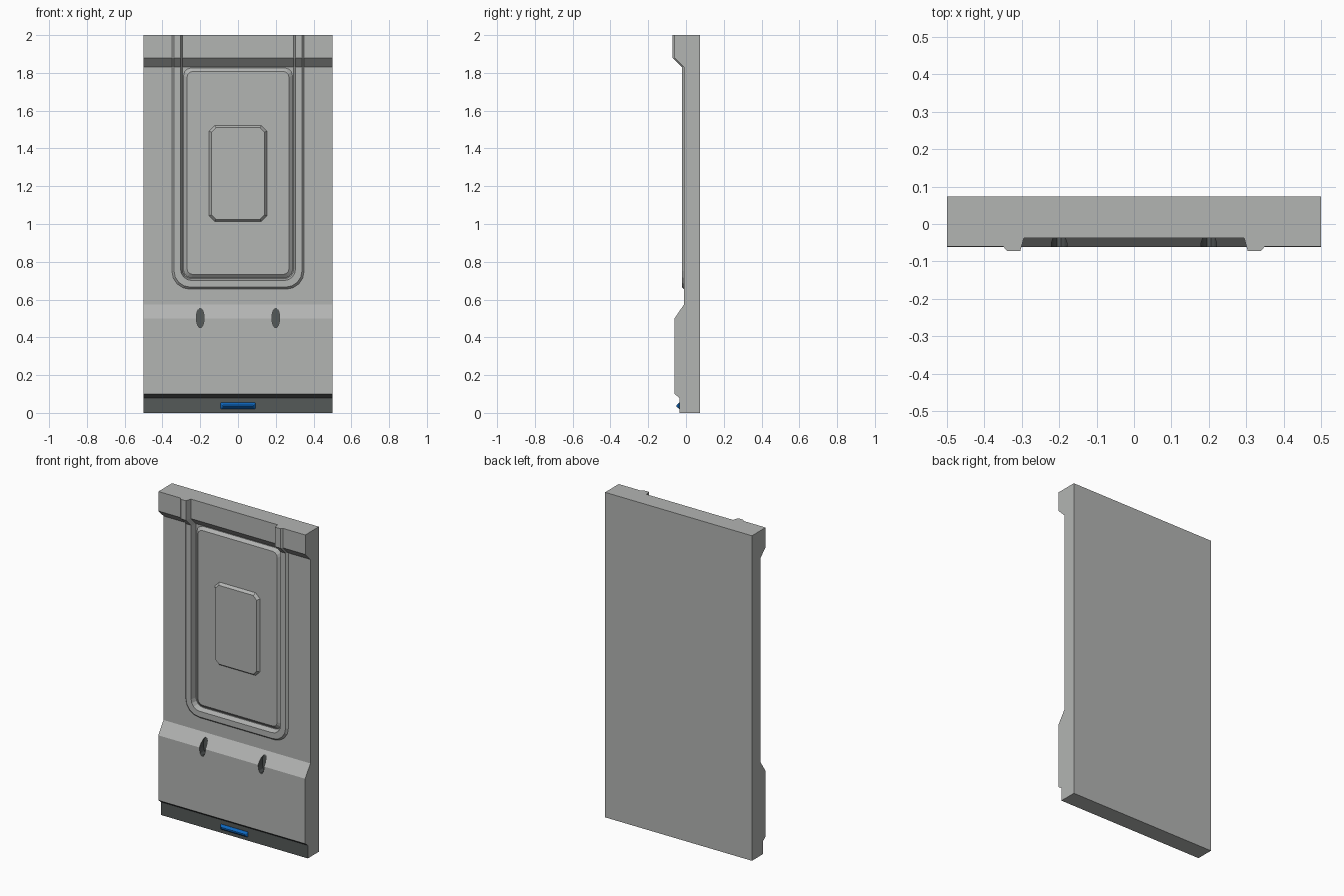
import bpy, bmesh, math

if "Cube" in bpy.data.objects:
    bpy.data.objects.remove(bpy.data.objects["Cube"])

def material(name, rgb):
    m = bpy.data.materials.new(name)
    m.diffuse_color = (*rgb, 1)
    m.use_nodes = True
    m.node_tree.nodes["Principled BSDF"].inputs["Base Color"].default_value = m.diffuse_color
    return m

GREY = material("light_grey", (0.45, 0.46, 0.45))
DARK = material("dark_grey", (0.09, 0.10, 0.098))
BLUE = material("blue", (0.004, 0.13, 0.5))

def loft(name, rings, mats, caps=True, slot=0):
    """Skin closed rings of equal length and cap both ends."""
    bm = bmesh.new()
    vs = [[bm.verts.new(p) for p in r] for r in rings]
    n = len(vs[0])
    for a, b in zip(vs, vs[1:]):
        for i in range(n):
            j = (i + 1) % n
            bm.faces.new((a[i], a[j], b[j], b[i]))
    if caps:
        bm.faces.new(vs[0][::-1])
        bm.faces.new(vs[-1])
    bmesh.ops.recalc_face_normals(bm, faces=bm.faces)
    me = bpy.data.meshes.new(name)
    bm.to_mesh(me)
    bm.free()
    ob = bpy.data.objects.new(name, me)
    bpy.context.collection.objects.link(ob)
    for m in mats:
        me.materials.append(m)
    for p in me.polygons:
        p.material_index = slot
    return ob

def prism_x(name, yz, half, mats):
    return loft(name, [[(x, y, z) for y, z in yz] for x in (-half, half)], mats)

def rounded(w, z0, z1, r, seg):
    """Rounded rectangle in x, z."""
    pts = []
    for k, (cx, cz) in enumerate([(w - r, z1 - r), (r - w, z1 - r), (r - w, z0 + r), (w - r, z0 + r)]):
        for i in range(seg + 1):
            a = math.pi / 2 * (k + i / seg)
            pts.append((cx + r * math.cos(a), cz + r * math.sin(a)))
    return pts

def plate(name, w, z0, z1, r, seg, layers, mat):
    """Raised plate; layers are (inset, y) pairs."""
    return loft(name, [[(x, y, z) for x, z in rounded(w - d, z0 + d, z1 - d, max(r - d * 0.5, 0.003), seg)]
                       for d, y in layers], [mat])

def cut(target, cutter):
    m = target.modifiers.new("cut", 'BOOLEAN')
    m.operation, m.solver, m.object = 'DIFFERENCE', 'EXACT', cutter
    bpy.context.view_layer.objects.active = target
    bpy.ops.object.modifier_apply(modifier=m.name)
    bpy.data.objects.remove(cutter)

# Wall body: side profile extruded across the width
BACK = 0.073
front = [(-0.035, 0), (-0.035, 0.08), (-0.061, 0.1), (-0.061, 0.5), (-0.01, 0.575),
         (-0.01, 1.83), (-0.06, 1.88), (-0.06, 2)]
body = prism_x("wall_body", front + [(BACK, 2), (BACK, 0)], 0.5, [GREY, DARK])
for p in body.data.polygons:          # dark skirting on the low front faces
    if p.normal.y < -0.1 and p.center.z < 0.1:
        p.material_index = 1

# Recess opening inside the frame
cut(body, loft("recess_cutter", [[(x, y, z) for x, z in rounded(0.31, 0.69, 2.3, 0.06, 4)]
                                 for y in (-0.2, 0.03)], [GREY, DARK]))

# Two dark slots in the lower slope
for sx in (-0.2, 0.2):
    ring = [(sx + 0.021 * math.cos(a), 0.503 + 0.053 * math.sin(a))
            for a in (math.tau * (i + 0.5) / 12 for i in range(12))]
    cut(body, loft("slot_cutter", [[(x, y, z) for x, z in ring] for y in (-0.2, -0.02)],
                   [GREY, DARK], slot=1))

# Set-back panel that fills the recess
prism_x("recess_panel", [(0.012, 0.66), (0.012, 1.83), (-0.038, 1.88), (-0.038, 2),
                         (0.03, 2), (0.03, 0.66)], 0.31, [GREY])

# Raised U-shaped frame that follows the wall profile
def wall_y(z):
    return -0.01 - 0.05 * min(max((z - 1.83) / 0.05, 0), 1)

def u_path(d):
    w, z0, r = 0.35 - d, 0.655 + d, 0.095 - d * 0.8
    half = [(w, 2), (w, 1.88), (w, 1.83)]
    for i in range(5):
        a = math.pi / 2 * i / 4
        half.append((w - r + r * math.cos(a), z0 + r - r * math.sin(a)))
    return half + [(-x, z) for x, z in reversed(half)]

section = [(0, 0.0), (0.011, 0.012), (0.046, 0.012), (0.056, -0.024), (0.03, -0.03), (0, -0.004)]
paths = [[(x, wall_y(z) - h, z) for x, z in u_path(d)] for d, h in section]
loft("raised_frame", list(zip(*paths)), [GREY])

# Inner door panel and centre panel, both bevelled
plate("inner_panel", 0.288, 0.715, 1.826, 0.04, 3, [(0, 0.02), (0, 0.012), (0.018, -0.004)], GREY)
plate("centre_panel", 0.153, 1.013, 1.522, 0.03, 1, [(0, 0.005), (0, -0.004), (0.012, -0.02)], GREY)

# Blue light strip on the skirting
plate("light_strip", 0.093, 0.021, 0.054, 0.004, 1, [(0, -0.03), (0, -0.036), (0.012, -0.05)], BLUE)
